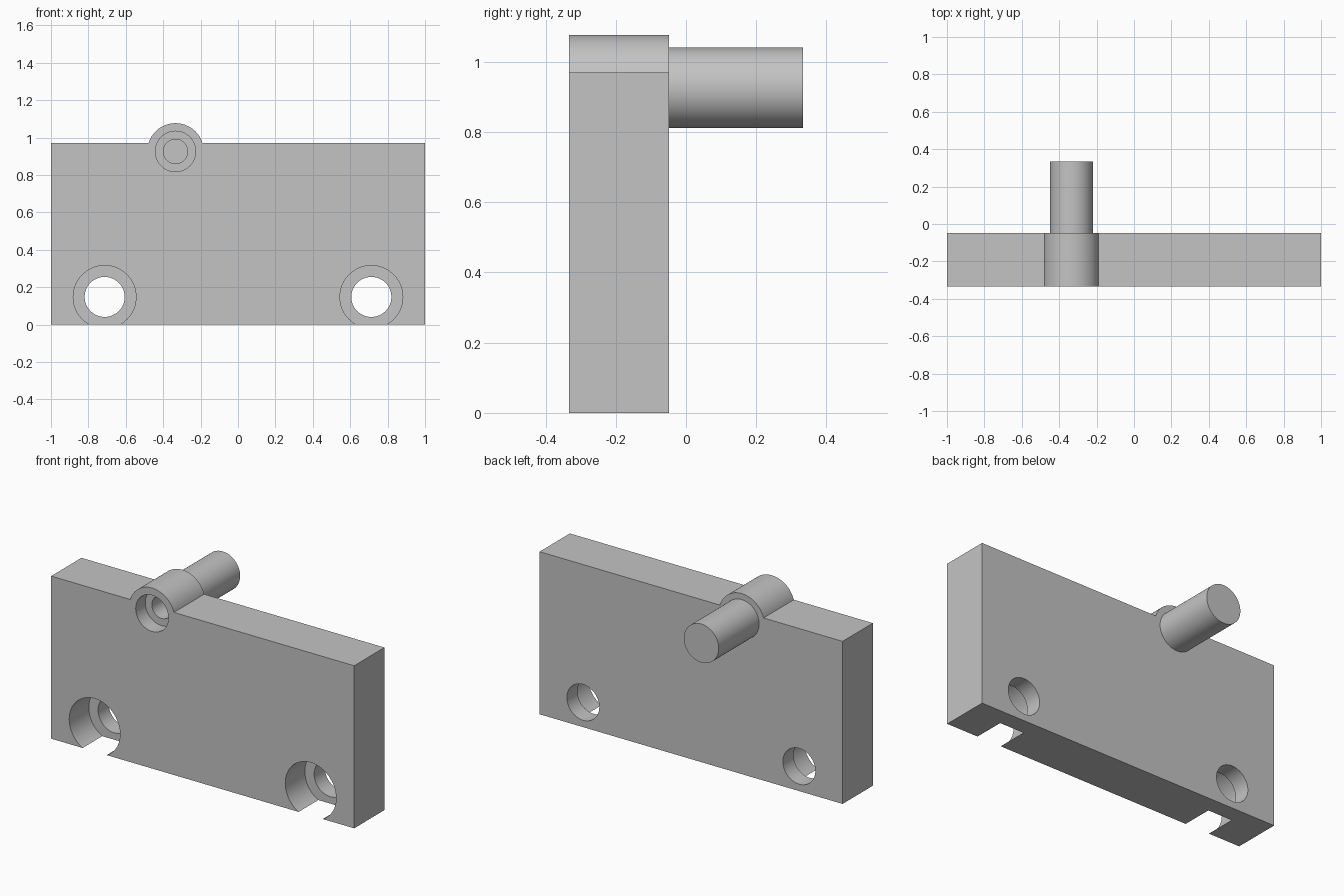
import bpy, bmesh, math
from mathutils import Matrix

if "Cube" in bpy.data.objects:
    bpy.data.objects.remove(bpy.data.objects["Cube"])

FRONT, BACK, TOP = -0.333, -0.048, 0.97
PIN_X, PIN_Z = -0.334, 0.926
BOSS_R = 0.151
SEGMENTS = 64

grey = bpy.data.materials.new("plain grey")
grey.use_nodes = True
color = (0.55, 0.55, 0.55, 1)
grey.diffuse_color = color
grey.node_tree.nodes["Principled BSDF"].inputs["Base Color"].default_value = color


def make_object(name, bm):
    bmesh.ops.recalc_face_normals(bm, faces=bm.faces)
    mesh = bpy.data.meshes.new(name)
    bm.to_mesh(mesh)
    bm.free()
    mesh.materials.append(grey)
    obj = bpy.data.objects.new(name, mesh)
    bpy.context.collection.objects.link(obj)
    return obj


def cylinder_y(name, x, z, radius, y0, y1):
    bm = bmesh.new()
    place = Matrix.Translation((x, (y0 + y1) / 2, z)) @ Matrix.Rotation(math.pi / 2, 4, "X")
    bmesh.ops.create_cone(bm, cap_ends=True, segments=SEGMENTS, radius1=radius,
                          radius2=radius, depth=y1 - y0, matrix=place)
    return make_object(name, bm)


def activate(obj):
    bpy.ops.object.select_all(action="DESELECT")
    obj.select_set(True)
    bpy.context.view_layer.objects.active = obj


def cut(target, cutter):
    cutter.hide_render = True
    mod = target.modifiers.new("cut", "BOOLEAN")
    mod.operation = "DIFFERENCE"
    mod.solver = "EXACT"
    mod.object = cutter
    activate(target)
    bpy.ops.object.modifier_apply(modifier=mod.name)
    bpy.data.objects.remove(cutter)


# Plate outline with the rounded boss rising from its top edge
start = math.asin((TOP - PIN_Z) / BOSS_R)
steps = 32
outline = [(-1, 0), (1, 0), (1, TOP)]
for i in range(steps + 1):
    a = start + (math.pi - 2 * start) * i / steps
    outline.append((PIN_X + BOSS_R * math.cos(a), PIN_Z + BOSS_R * math.sin(a)))
outline.append((-1, TOP))

bm = bmesh.new()
face = bm.faces.new([bm.verts.new((x, FRONT, z)) for x, z in outline])
extruded = bmesh.ops.extrude_face_region(bm, geom=[face])["geom"]
bmesh.ops.translate(bm, vec=(0, BACK - FRONT, 0),
                    verts=[v for v in extruded if isinstance(v, bmesh.types.BMVert)])
plate = make_object("mounting_plate", bm)

# Stepped holes: x, z, counterbore radius, counterbore depth, bore radius
holes = [(side * 0.713, 0.148, 0.168, 0.185, 0.107) for side in (-1, 1)]
holes.append((PIN_X, PIN_Z, 0.108, 0.09, 0.065))
for x, z, wide, depth, narrow in holes:
    cut(plate, cylinder_y("counterbore_cutter", x, z, wide, FRONT - 0.1, FRONT + depth))
    cut(plate, cylinder_y("bore_cutter", x, z, narrow, FRONT - 0.1, BACK + 0.1))

# Solid pin projecting from the back
pin = cylinder_y("pin", PIN_X, PIN_Z, 0.115, BACK, 0.333)

for obj in (plate, pin):
    activate(obj)
    bpy.ops.object.shade_smooth_by_angle(angle=math.radians(30))
